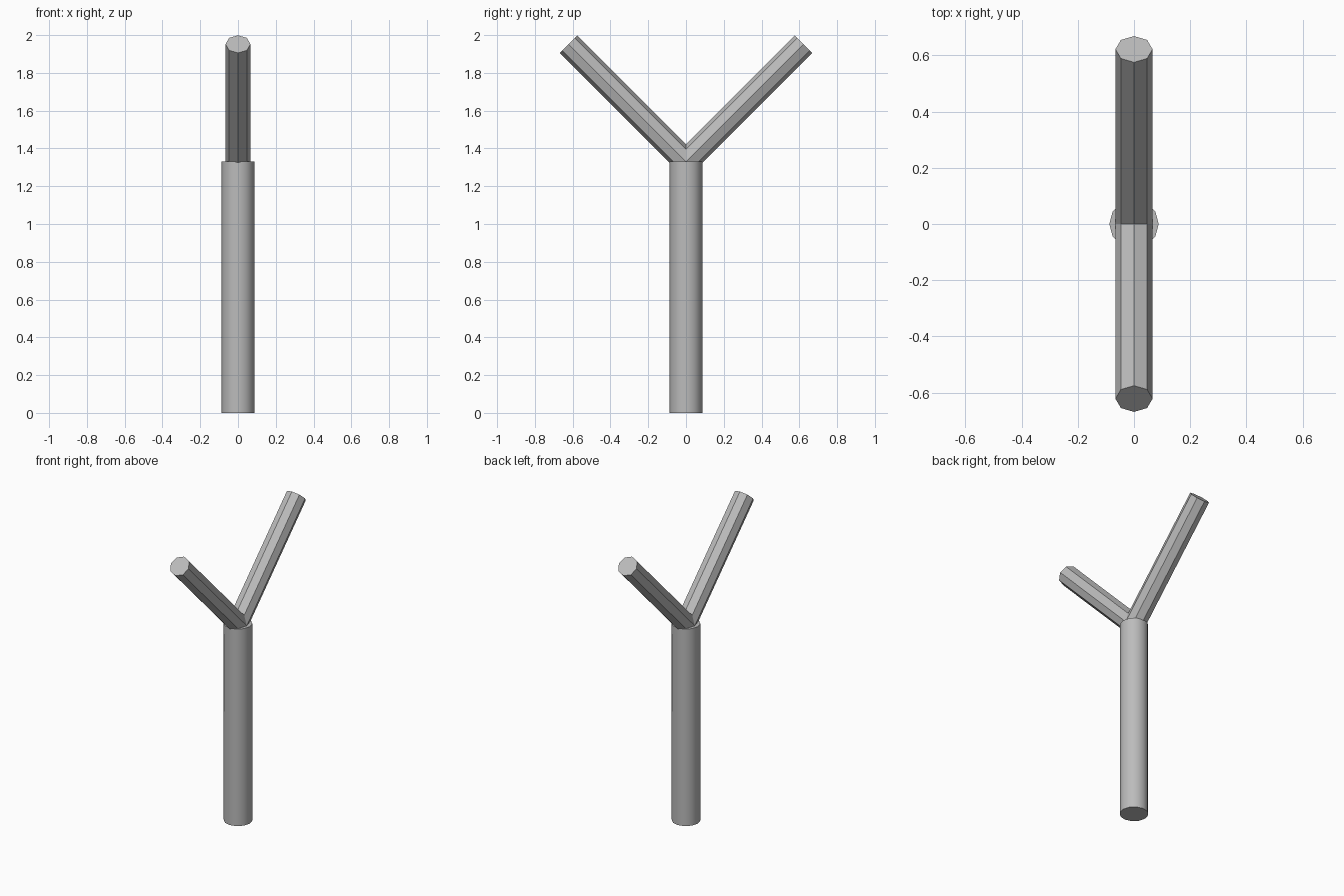
import bpy
import math
from mathutils import Matrix, Vector

cube = bpy.data.objects.get("Cube")
if cube:
    bpy.data.objects.remove(cube, do_unlink=True)

# One plain grey for the whole model
GREY = (0.5, 0.5, 0.5, 1.0)
grey = bpy.data.materials.new("plain grey")
grey.use_nodes = True
grey.diffuse_color = GREY
grey.node_tree.nodes["Principled BSDF"].inputs["Base Color"].default_value = GREY

TRUNK_HEIGHT = 1.33
BRANCH_LENGTH = 0.88


def rod(name, sides, radius, length, base, tilt, smooth_angle):
    """A capped prism standing on base, tilted about the x axis."""
    turn = Matrix.Rotation(tilt, 4, "X")
    centre = Vector(base) + turn @ Vector((0, 0, length / 2))
    bpy.ops.mesh.primitive_cylinder_add(
        vertices=sides, radius=radius, depth=length,
        location=centre, rotation=(tilt, 0, 0))
    obj = bpy.context.object
    obj.name = name
    obj.data.materials.append(grey)
    if smooth_angle:
        bpy.ops.object.shade_smooth_by_angle(angle=math.radians(smooth_angle))
    return obj


# Upright post, softly shaded round its side
rod("trunk", 12, 0.088, TRUNK_HEIGHT, (0, 0, 0), 0, 40)

# Two faceted arms that spread forwards and backwards from the top
for name, side in (("front_branch", 1), ("back_branch", -1)):
    rod(name, 8, 0.066, BRANCH_LENGTH, (0, 0, TRUNK_HEIGHT),
        side * math.radians(45), 0)
